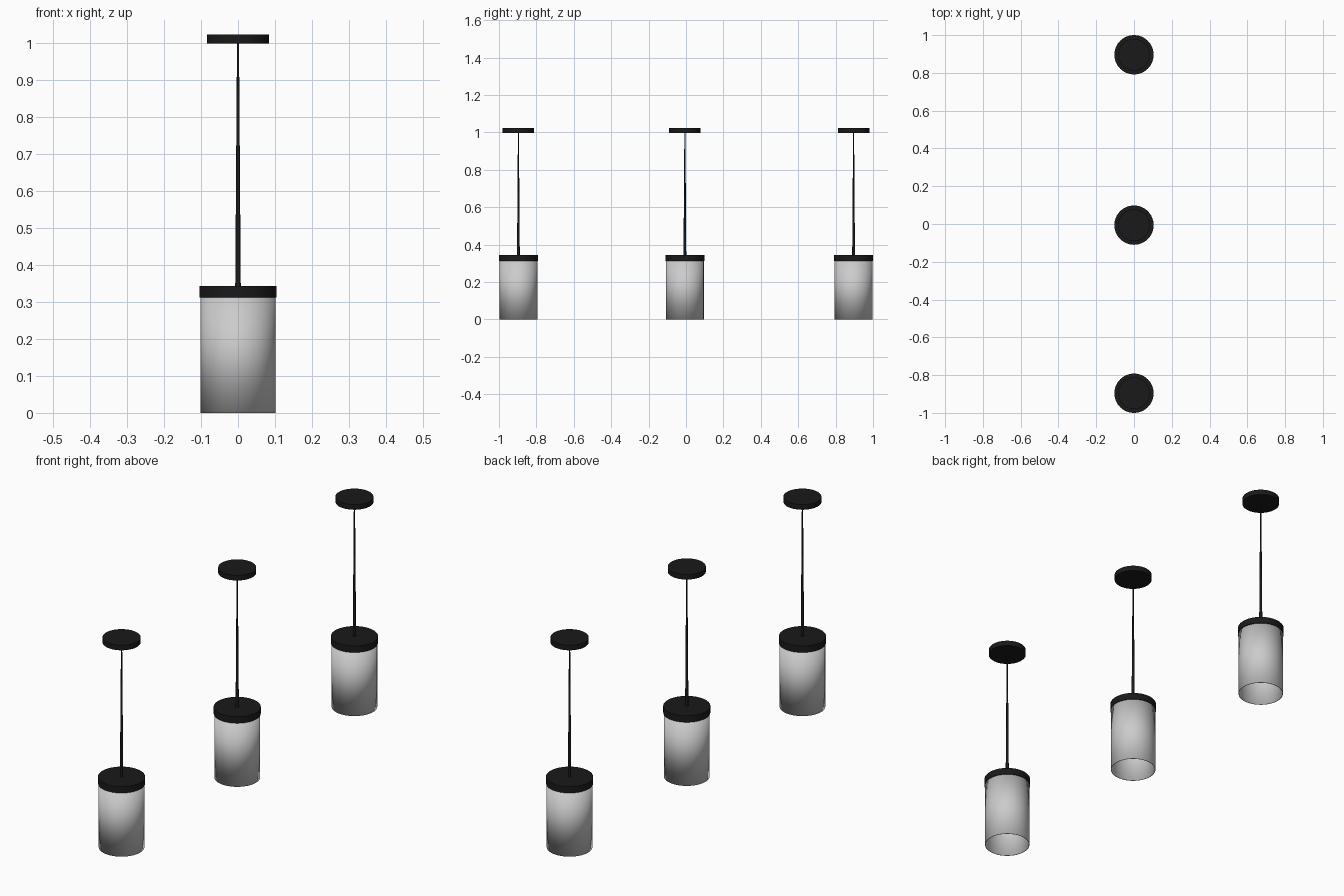
import bpy, math

if "Cube" in bpy.data.objects:
    bpy.data.objects.remove(bpy.data.objects["Cube"])

SIDES = 64
black = bpy.data.materials.new("black_metal")
black.diffuse_color = (0.01, 0.01, 0.01, 1)
black.use_nodes = True
black.node_tree.nodes["Principled BSDF"].inputs["Base Color"].default_value = black.diffuse_color


def finish(obj, name, mat=None):
    obj.name = name
    if mat:
        obj.data.materials.append(mat)
    bpy.ops.object.shade_smooth_by_angle(angle=math.radians(30))
    return obj


def rod(name, y, z0, z1, r0, r1, sides=SIDES):
    # Solid round part between two heights
    bpy.ops.mesh.primitive_cone_add(vertices=sides, radius1=r0, radius2=r1,
                                    depth=z1 - z0, location=(0, y, (z0 + z1) / 2))
    return finish(bpy.context.object, name, black)


def tube(name, y, z0, z1, r):
    # Thin open-ended shade
    bpy.ops.mesh.primitive_cylinder_add(vertices=SIDES, radius=r, depth=z1 - z0,
                                        end_fill_type='NOTHING',
                                        location=(0, y, (z0 + z1) / 2))
    obj = finish(bpy.context.object, name)
    mod = obj.modifiers.new("wall", 'SOLIDIFY')
    mod.thickness = 0.002
    mod.offset = -1
    return obj


# Three pendant lamps in a row
for label, y in (("front", -0.896), ("middle", -0.006), ("back", 0.896)):
    tube(f"{label}_shade", y, 0.0, 0.315, 0.101)
    rod(f"{label}_shade_cap", y, 0.311, 0.343, 0.104, 0.104)
    rod(f"{label}_cord", y, 0.34, 1.0, 0.0075, 0.0027, 16)
    rod(f"{label}_ceiling_canopy", y, 0.997, 1.022, 0.084, 0.084)
